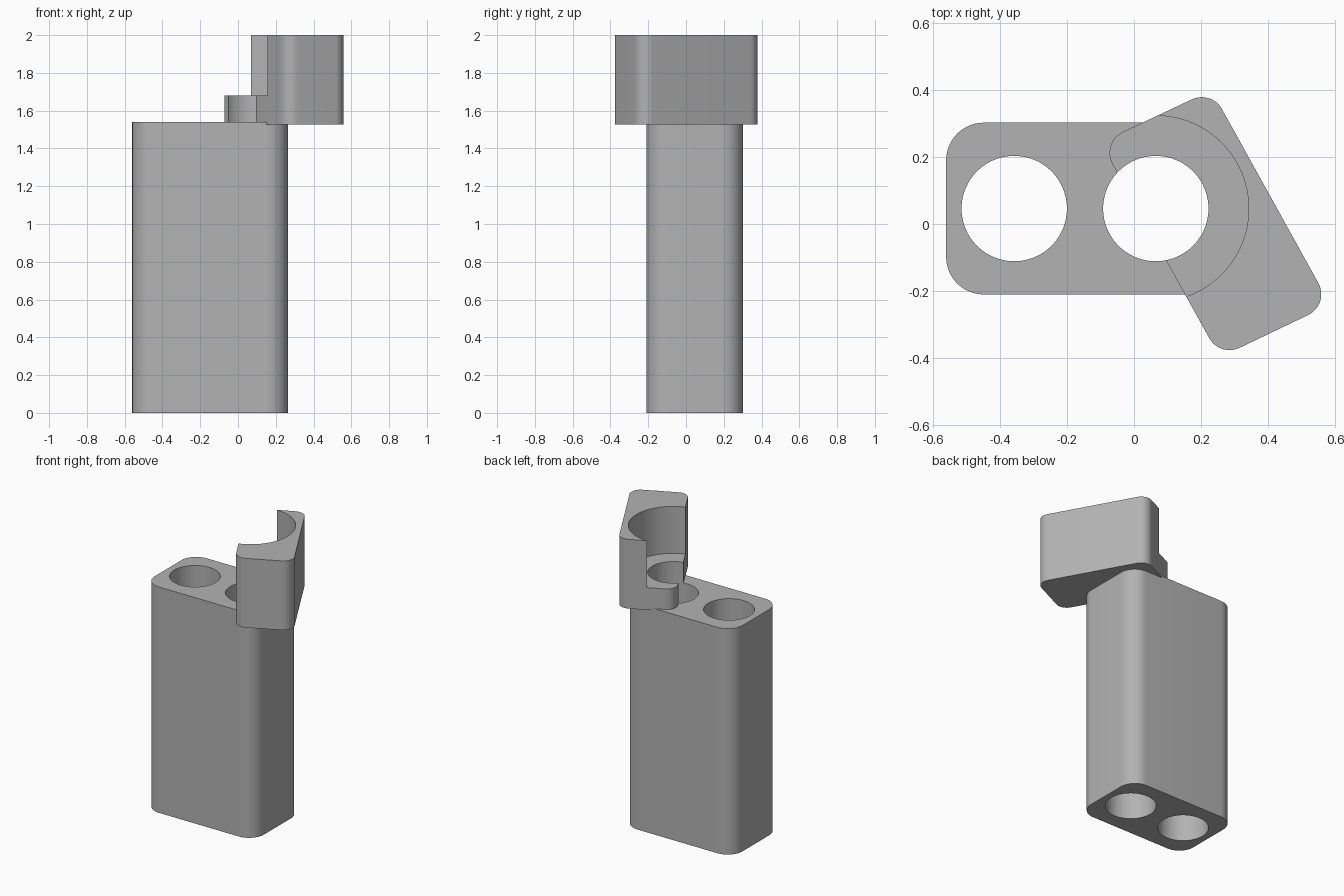
import bpy, bmesh, math
from mathutils import Vector

cube = bpy.data.objects.get("Cube")
if cube:
    bpy.data.objects.remove(cube, do_unlink=True)

grey = bpy.data.materials.new("plain grey")
grey.use_nodes = True
grey.diffuse_color = (0.45, 0.45, 0.45, 1)
grey.node_tree.nodes["Principled BSDF"].inputs["Base Color"].default_value = (0.45, 0.45, 0.45, 1)


def rounded(corners, radius, steps=12):
    """Counter-clockwise polygon with every corner turned into an arc."""
    pts = [Vector(c) for c in corners]
    out = []
    for i, p in enumerate(pts):
        a = (pts[i - 1] - p).normalized()
        b = (pts[(i + 1) % len(pts)] - p).normalized()
        half = a.angle(b) / 2
        centre = p + (a + b).normalized() * radius / math.sin(half)
        start = p + a * radius / math.tan(half) - centre
        sweep = math.pi - 2 * half
        for s in range(steps + 1):
            t = sweep * s / steps
            c, n = math.cos(t), math.sin(t)
            out.append(centre + Vector((start.x * c - start.y * n, start.x * n + start.y * c)))
    return out


def circle(centre, radius, steps=96):
    return [Vector(centre) + radius * Vector((math.cos(a), math.sin(a)))
            for a in (2 * math.pi * i / steps for i in range(steps))]


def prism(name, outline, z0, z1):
    bm = bmesh.new()
    face = bm.faces.new([bm.verts.new((p.x, p.y, z0)) for p in outline])
    ext = bmesh.ops.extrude_face_region(bm, geom=[face])["geom"]
    bmesh.ops.translate(bm, vec=(0, 0, z1 - z0),
                        verts=[e for e in ext if isinstance(e, bmesh.types.BMVert)])
    bmesh.ops.recalc_face_normals(bm, faces=bm.faces)
    mesh = bpy.data.meshes.new(name)
    bm.to_mesh(mesh)
    bm.free()
    mesh.materials.append(grey)
    obj = bpy.data.objects.new(name, mesh)
    bpy.context.collection.objects.link(obj)
    return obj


def select(obj):
    bpy.ops.object.select_all(action='DESELECT')
    obj.select_set(True)
    bpy.context.view_layer.objects.active = obj


def bore(obj, centre, radius, z0, z1):
    """Cut a vertical round hole."""
    cutter = prism("cutter", circle(centre, radius), z0, z1)
    cutter.hide_render = True
    select(obj)
    mod = obj.modifiers.new("bore", 'BOOLEAN')
    mod.operation = 'DIFFERENCE'
    mod.solver = 'EXACT'
    mod.object = cutter
    bpy.ops.object.modifier_apply(modifier=mod.name)
    bpy.data.objects.remove(cutter, do_unlink=True)


LEFT_HOLE, PIVOT = (-0.357, 0.046), (0.065, 0.046)
BORE = 0.157

# Tall case with two through holes
body = prism("case_body", rounded([(-0.56, -0.21), (0.265, -0.21), (0.265, 0.302), (-0.56, 0.302)], 0.112), 0, 1.54)
for hole in (LEFT_HOLE, PIVOT):
    bore(body, hole, BORE, -0.1, 1.7)

# Swivelled lid: narrow bore below, wide recess above
lid = prism("swivel_lid", rounded([(0.256, -0.397), (0.585, -0.24), (0.231, 0.399), (-0.1, 0.243)], 0.069), 1.528, 2.0)
bore(lid, PIVOT, BORE, 1.4, 2.1)
bore(lid, PIVOT, 0.277, 1.68, 2.1)

for obj in (body, lid):
    select(obj)
    bpy.ops.object.shade_smooth_by_angle(angle=math.radians(30))
